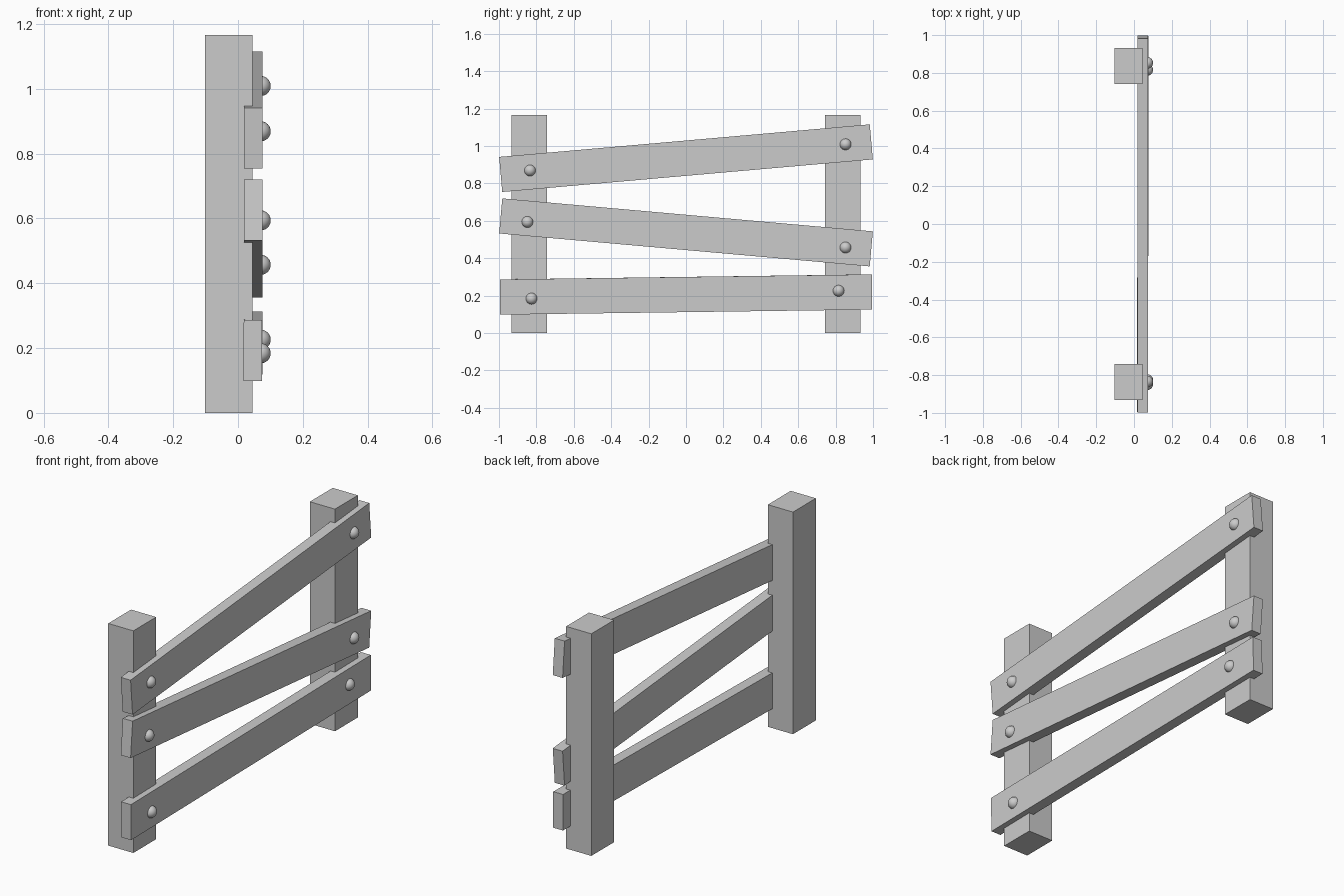
import bpy
from math import radians

if "Cube" in bpy.data.objects:
    bpy.data.objects.remove(bpy.data.objects["Cube"])


def box(name, loc, size, rot=(0, 0, 0)):
    bpy.ops.mesh.primitive_cube_add(size=1, location=loc)
    ob = bpy.context.object
    ob.name = name
    ob.scale = size
    bpy.ops.object.transform_apply(location=False, rotation=False, scale=True)
    ob.rotation_euler = [radians(a) for a in rot]
    return ob


# Square upright posts
for name, side in (("front_post", -1), ("back_post", 1)):
    box(name, (-0.029, side * 0.837, 0.5835), (0.146, 0.19, 1.167))

# Crooked rails: centre height, rotation, then nail positions (y, z)
rails = {
    "upper": (0.935, (5.02, 0, 0), ((-0.834, 0.869), (0.853, 1.009))),
    "middle": (0.538, (-5.08, 0, 0), ((-0.848, 0.594), (0.853, 0.457))),
    "lower": (0.206, (0.78, 0.35, -0.04), ((-0.826, 0.184), (0.816, 0.226))),
}
for name, (z, rot, nails) in rails.items():
    box(name + "_rail", (0.0465, 0, z), (0.057, 1.989, 0.188), rot)
    # Rounded nail heads sunk into the rail
    for end, (ny, nz) in zip(("front", "back"), nails):
        bpy.ops.mesh.primitive_uv_sphere_add(
            segments=24, ring_count=12, radius=0.031,
            location=(0.07, ny, nz), rotation=(0, radians(90), 0))
        bpy.context.object.name = f"{name}_{end}_nail"
        bpy.ops.object.shade_smooth()
